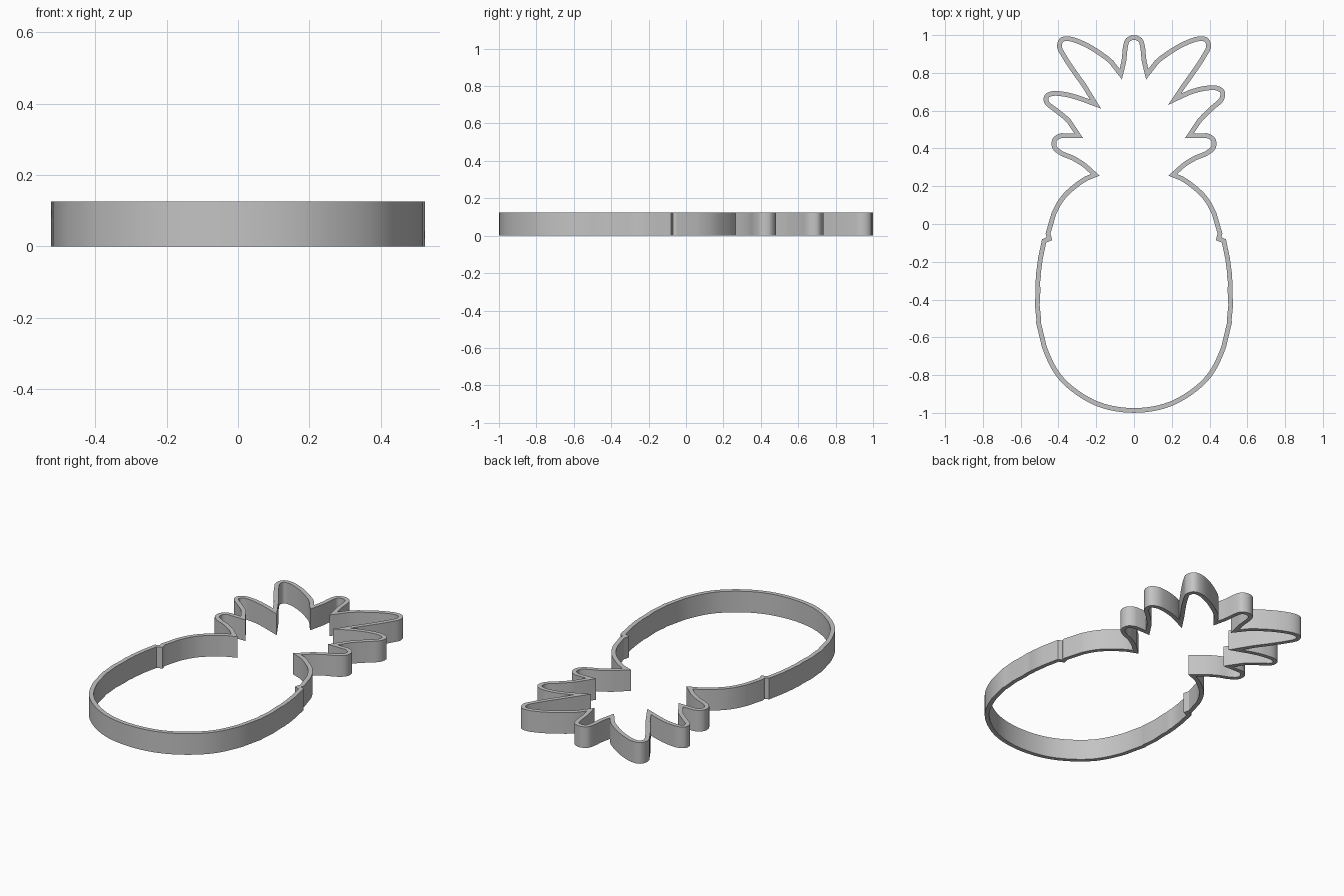
import bpy, bmesh, math
from mathutils import Vector

if "Cube" in bpy.data.objects:
    bpy.data.objects.remove(bpy.data.objects["Cube"])

HEIGHT = 0.125
HALF_WALL = 0.0125
STEPS = 6


def smooth(points):
    """Centripetal spline through the points; the end spans stay straight for clean corners."""
    p = [Vector(q) for q in points]
    out = p[:2]
    for i in range(1, len(p) - 2):
        a, b, c, d = p[i - 1:i + 3]
        t1 = math.sqrt((b - a).length)
        t2 = t1 + math.sqrt((c - b).length)
        t3 = t2 + math.sqrt((d - c).length)
        for s in range(1, STEPS + 1):
            t = t1 + (t2 - t1) * s / STEPS
            ab, bc, cd = a.lerp(b, t / t1), b.lerp(c, (t - t1) / (t2 - t1)), c.lerp(d, (t - t2) / (t3 - t2))
            abc, bcd = ab.lerp(bc, t / t2), bc.lerp(cd, (t - t1) / (t3 - t1))
            out.append(abc.lerp(bcd, (t - t1) / (t2 - t1)))
    if len(p) > 2:
        out.append(p[-1])
    return out


def mirrored(points):
    return [(-x, y) for x, y in reversed(points)]


# Half outlines of the wall centre line, from the crown down to the base
crown_leaf = [(0, .987), (.033, .974), (.045, .94), (.054, .86), (.07, .793)]
upper_leaf = [(.07, .793), (.12, .857), (.19, .91), (.262, .952), (.34, .98),
              (.382, .975), (.395, .94), (.368, .885), (.305, .79), (.262, .73)]
middle_leaf_left = [(.215, .66), (.29, .695), (.37, .717), (.435, .72), (.468, .7),
                    (.463, .66), (.415, .615), (.345, .545), (.293, .467)]
middle_leaf_right = [(.204, .635), (.285, .665), (.37, .687), (.435, .69), (.463, .675),
                     (.463, .645), (.41, .6), (.345, .545), (.293, .467)]
lower_leaf = [(.293, .467), (.385, .468), (.42, .445), (.42, .405), (.385, .375),
              (.32, .347), (.257, .307), (.205, .26)]
shoulder = [(.205, .26), (.25, .242), (.295, .213), (.373, .143), (.425, .053), (.455, -.05)]
notch = [[(.455, -.05), (.448, -.078)], [(.448, -.078), (.476, -.09)]]
flank = [[(.476, -.09), (.495, -.18), (.507, -.27)],
         [(.505, -.275), (.51, -.31), (.508, -.35)],
         [(.508, -.35), (.512, -.43), (.504, -.51)]]
base = [(.506, -.52), (.475, -.65), (.4, -.8), (.29, -.9), (.16, -.964), (0, -.987)]


def side(middle_leaf):
    return [upper_leaf + middle_leaf[:1], middle_leaf, lower_leaf, shoulder] + notch + flank


# Join the chains into one closed clockwise path
chains = [mirrored(crown_leaf)[:-1] + crown_leaf]
chains += side(middle_leaf_left)
chains.append(base + mirrored(base)[1:])
chains += [mirrored(c) for c in reversed(side(middle_leaf_right))]
path = []
for chain in chains:
    for point in smooth(chain):
        if not path or (point - path[-1]).length > 1e-4:
            path.append(point)
if (path[0] - path[-1]).length < 1e-4:
    path.pop()


def offset(distance):
    """Mitred offset of the closed path."""
    result = []
    for i, point in enumerate(path):
        before = (point - path[i - 1]).normalized()
        after = (path[(i + 1) % len(path)] - point).normalized()
        n1, n2 = Vector((-before.y, before.x)), Vector((-after.y, after.x))
        result.append(point + (n1 + n2) * distance / (1 + n1.dot(n2)))
    return result


# Thin upright wall
bm = bmesh.new()
rings = [[bm.verts.new((v.x, v.y, z)) for v in offset(d)]
         for d, z in ((HALF_WALL, 0), (HALF_WALL, HEIGHT), (-HALF_WALL, HEIGHT), (-HALF_WALL, 0))]
count = len(path)
for k in range(4):
    r, s = rings[k], rings[(k + 1) % 4]
    for i in range(count):
        j = (i + 1) % count
        bm.faces.new((r[i], r[j], s[j], s[i]))
bmesh.ops.recalc_face_normals(bm, faces=bm.faces)
mesh = bpy.data.meshes.new("cutter_wall")
bm.to_mesh(mesh)
bm.free()

grey = bpy.data.materials.new("light grey")
grey.use_nodes = True
color = (0.55, 0.55, 0.55, 1)
grey.diffuse_color = color
grey.node_tree.nodes["Principled BSDF"].inputs["Base Color"].default_value = color
mesh.materials.append(grey)

wall = bpy.data.objects.new("cutter_wall", mesh)
bpy.context.collection.objects.link(wall)
bpy.ops.object.select_all(action="DESELECT")
wall.select_set(True)
bpy.context.view_layer.objects.active = wall
bpy.ops.object.shade_smooth_by_angle(angle=math.radians(30))
